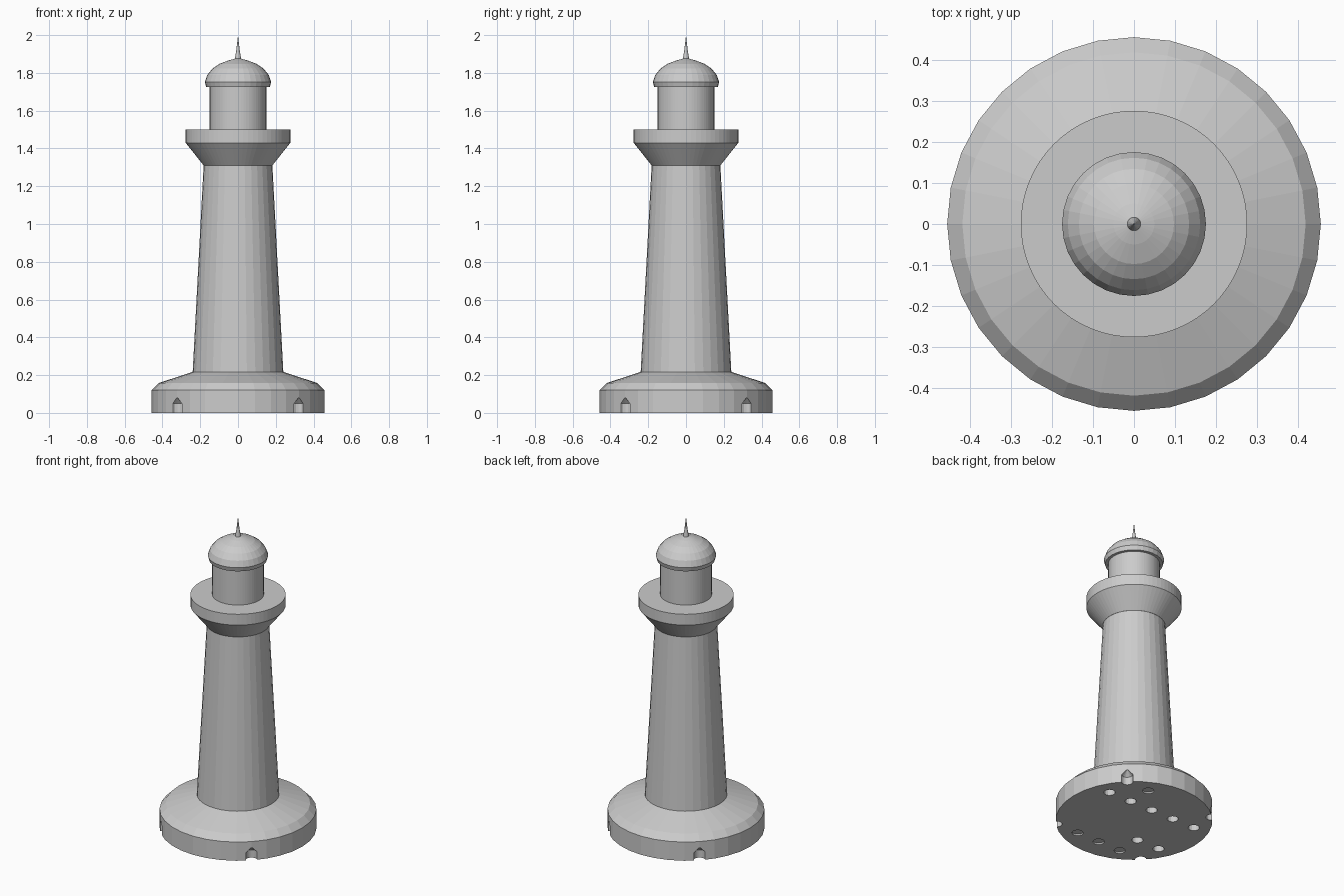
import bpy, bmesh, math

if "Cube" in bpy.data.objects:
    bpy.data.objects.remove(bpy.data.objects["Cube"])

def ring_mesh(bm, profile, sides, cx=0.0, cy=0.0):
    """Closed solid of revolution from (radius, z) points, bottom to top."""
    rings = []
    for r, z in profile:
        if r == 0:
            rings.append([bm.verts.new((cx, cy, z))])
        else:
            rings.append([bm.verts.new((cx + r * math.sin(2 * math.pi * i / sides),
                                        cy + r * math.cos(2 * math.pi * i / sides), z))
                          for i in range(sides)])
    for a, b in zip(rings, rings[1:]):
        for i in range(sides):
            j = (i + 1) % sides
            if len(b) == 1:
                bm.faces.new((a[i], a[j], b[0]))
            else:
                bm.faces.new((a[i], a[j], b[j], b[i]))
    for end in (rings[0], rings[-1]):
        if len(end) > 1:
            bm.faces.new(end)

def finish(name, bm):
    bmesh.ops.recalc_face_normals(bm, faces=bm.faces)
    me = bpy.data.meshes.new(name)
    bm.to_mesh(me)
    bm.free()
    ob = bpy.data.objects.new(name, me)
    bpy.context.collection.objects.link(ob)
    return ob

def turned(name, profile, sides=32):
    bm = bmesh.new()
    ring_mesh(bm, profile, sides)
    return finish(name, bm)

# Turned parts, bottom to top
base = turned("base", [(0.457, 0), (0.457, 0.12), (0.42, 0.158), (0.24, 0.217)])
turned("tower", [(0.24, 0.217), (0.182, 1.31)])
turned("gallery", [(0.182, 1.31), (0.277, 1.43), (0.277, 1.5)], 64)
turned("lantern_room", [(0.15, 1.5), (0.15, 1.728)], 64)
turned("dome", [(0.168, 1.725), (0.176, 1.752), (0.162, 1.79), (0.135, 1.823),
                (0.098, 1.848), (0.05, 1.866), (0.017, 1.875)])
turned("spire", [(0.017, 1.872), (0.009, 1.92), (0, 2.0)], 16)

# Pointed peg holes under the base: corners notch the rim
s = 0.16
deep = [(x * 2 * s, y * 2 * s) for x in (-1, 1) for y in (-1, 1)]
deep += [(i * s, s) for i in range(-2, 3)]
deep += [(-s, -s), (-2 * s, -s)]
shallow = [(s, 2 * s), (s, -2 * s), (0, -2 * s), (-s, -2 * s)]

bm = bmesh.new()
for x, y in deep:
    ring_mesh(bm, [(0.033, -0.05), (0.033, 0.05), (0, 0.085)], 16, x, y)
for x, y in shallow:
    ring_mesh(bm, [(0.033, -0.05), (0.033, 0.01)], 16, x, y)
cutter = finish("peg_hole_cutter", bm)
cutter.hide_render = True
cutter.hide_viewport = True
cutter.display_type = 'WIRE'

mod = base.modifiers.new("peg_holes", 'BOOLEAN')
mod.operation = 'DIFFERENCE'
mod.solver = 'EXACT'
mod.object = cutter
